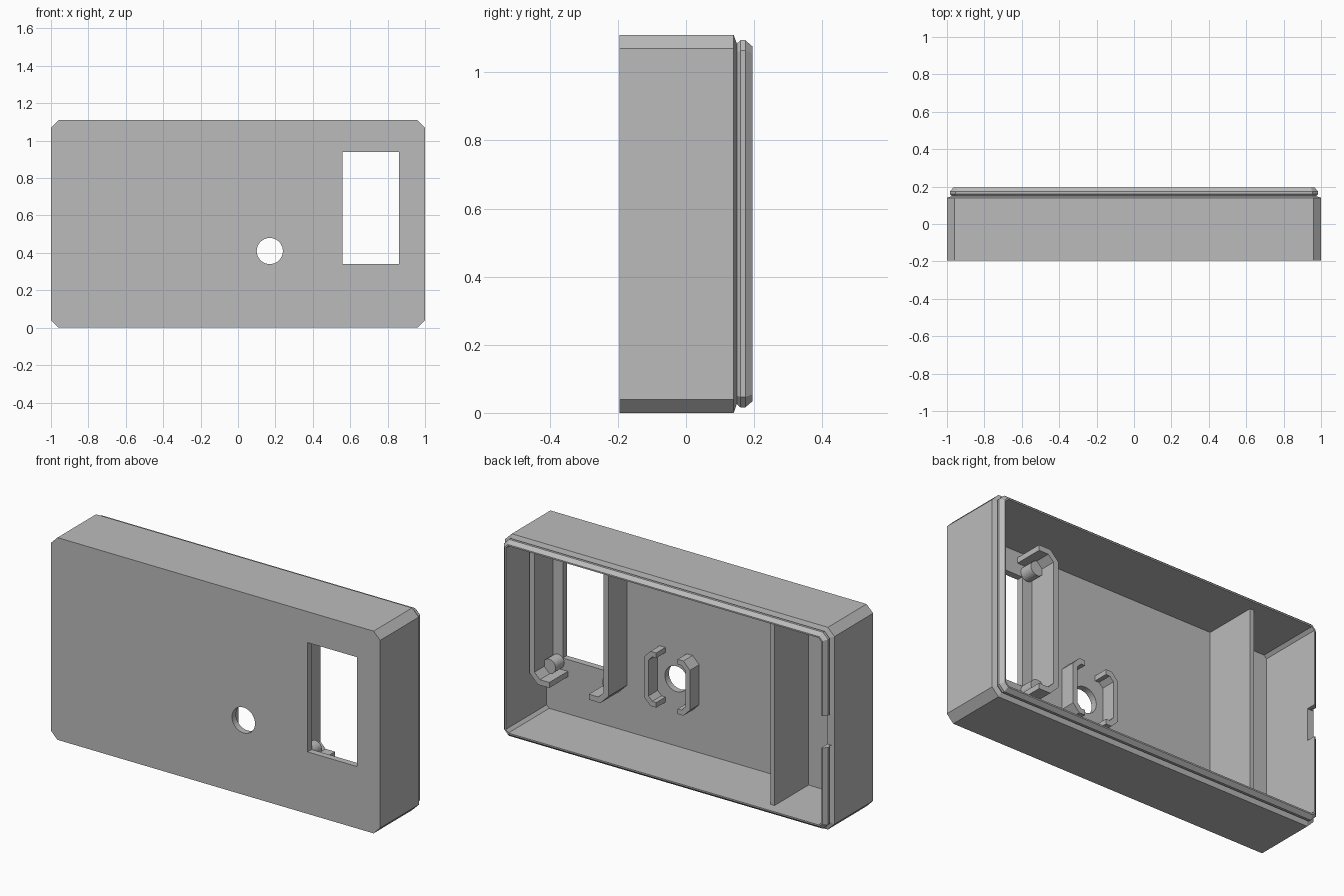
import bpy, bmesh, math
from mathutils import Vector

cube = bpy.data.objects.get("Cube")
if cube:
    bpy.data.objects.remove(cube, do_unlink=True)

grey = bpy.data.materials.new("plain grey")
grey.use_nodes = True
grey.diffuse_color = (0.5, 0.5, 0.5, 1)
grey.node_tree.nodes["Principled BSDF"].inputs["Base Color"].default_value = (0.5, 0.5, 0.5, 1)

HEIGHT, FRONT, FLOOR = 1.11, -0.195, -0.16
MID_Z = HEIGHT / 2


def make_object(name, bm):
    bmesh.ops.recalc_face_normals(bm, faces=bm.faces)
    mesh = bpy.data.meshes.new(name)
    bm.to_mesh(mesh)
    bm.free()
    mesh.materials.append(grey)
    obj = bpy.data.objects.new(name, mesh)
    bpy.context.collection.objects.link(obj)
    return obj


def loft(name, rings):
    """Join rings of (x, y, z) points and cap both ends."""
    bm = bmesh.new()
    loops = [[bm.verts.new(p) for p in ring] for ring in rings]
    for a, b in zip(loops, loops[1:]):
        for i in range(len(a)):
            j = (i + 1) % len(a)
            bm.faces.new((a[i], a[j], b[j], b[i]))
    bm.faces.new(loops[0])
    bm.faces.new(loops[-1])
    return make_object(name, bm)


def prism(name, points, y0, y1):
    return loft(name, [[(x, y, z) for x, z in points] for y in (y0, y1)])


def box(name, x0, x1, y0, y1, z0, z1):
    return prism(name, [(x0, z0), (x1, z0), (x1, z1), (x0, z1)], y0, y1)


def cylinder(name, x, z, radius, y0, y1, sides=32):
    angles = [2 * math.pi * i / sides for i in range(sides)]
    return prism(name, [(x + radius * math.cos(a), z + radius * math.sin(a)) for a in angles], y0, y1)


def case_ring(inset, y):
    """Rectangle with cut corners, offset inwards."""
    w, h = 1 - inset, MID_Z - inset
    c = 0.04 - inset * (2 - math.sqrt(2))
    quarter = [(w, h - c), (w - c, h)]
    pts = quarter + [(-x, z) for x, z in reversed(quarter)]
    pts += [(-x, -z) for x, z in pts]
    return [(x, y, z + MID_Z) for x, z in pts]


def cut(target, cutter):
    cutter.hide_render = True
    cutter.hide_viewport = True
    mod = target.modifiers.new(cutter.name, "BOOLEAN")
    mod.operation = "DIFFERENCE"
    mod.solver = "EXACT"
    mod.object = cutter


def bracket(name, cx, side, half, ret, z0, z1, chamfer, t, top_y):
    """C-shaped wall with cut corners and short returns at its ends."""
    k = t * math.tan(math.pi / 8)
    mid = (z0 + z1) / 2
    h = z1 - mid
    outer = [(half - ret, h), (half - chamfer, h), (half, h - chamfer)]
    inner = [(half - ret, h - t), (half - chamfer - k, h - t), (half - t, h - chamfer - k)]
    path = outer + [(x, -z) for x, z in reversed(outer)]
    path += [(x, -z) for x, z in inner] + [(x, z) for x, z in reversed(inner)]
    return prism(name, [(cx + side * x, mid + z) for x, z in path], FLOOR - 0.01, top_y)


# Hollow case with a ridged lip round the open back
profile = [(0, FRONT), (0, 0.14), (0.026, 0.149), (0.016, 0.16),
           (0.016, 0.174), (0.034, 0.195), (0.042, 0.195), (0.042, FLOOR)]
case = loft("case_shell", [case_ring(d, y) for d, y in profile])

# Openings: screen window, round hole, notch in the lip
cut(case, box("window_cutter", 0.56, 0.86, -0.3, 0, 0.34, 0.94))
cut(case, cylinder("hole_cutter", 0.17, 0.41, 0.07, -0.3, 0))
cut(case, box("notch_cutter", -1.1, -0.9, 0.142, 0.3, 0.47, 0.645))

# Internal partition
box("partition", -0.632, -0.608, FLOOR - 0.01, 0.135, 0.03, HEIGHT - 0.03)

# Screen and button brackets
for label, side in (("left", 1), ("right", -1)):
    bracket(label + "_screen_bracket", 0.71, side, 0.24, 0.12, 0.245, 1.035, 0.05, 0.03, 0)
    bracket(label + "_button_bracket", 0.172, side, 0.14, 0.075, 0.265, 0.565, 0.04, 0.028, -0.08)
    # Screen mounting posts
    for level, dz in (("upper", 0.325), ("lower", -0.325)):
        cylinder(f"{label}_{level}_post", 0.71 + side * 0.18, 0.64 + dz, 0.039, FLOOR - 0.01, -0.085, 24)
